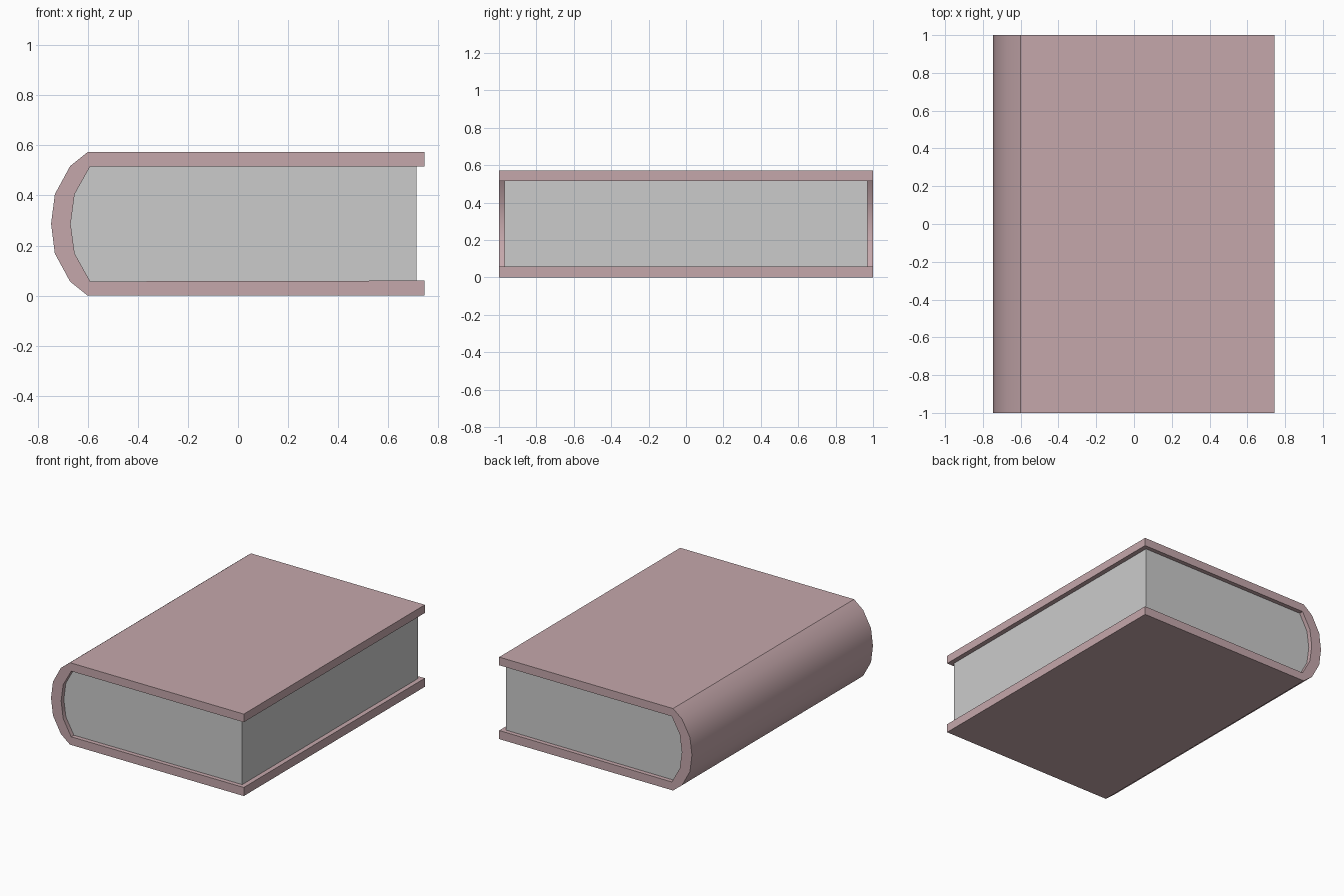
import bpy, bmesh, math

if "Cube" in bpy.data.objects:
    bpy.data.objects.remove(bpy.data.objects["Cube"])

MID = 0.2865  # mid-height of the book; every profile mirrors about it


def mirrored(half):
    """Continue an upper half profile (ending on the mid-height) downward."""
    return half + [(x, 2 * MID - z) for x, z in reversed(half[:-1])]


def extrude_profile(name, points, half_depth, color=None):
    bm = bmesh.new()
    face = bm.faces.new([bm.verts.new((x, -half_depth, z)) for x, z in points])
    ext = bmesh.ops.extrude_face_region(bm, geom=[face], use_keep_orig=True)
    verts = [v for v in ext["geom"] if isinstance(v, bmesh.types.BMVert)]
    bmesh.ops.translate(bm, verts=verts, vec=(0, 2 * half_depth, 0))
    bmesh.ops.recalc_face_normals(bm, faces=bm.faces)
    mesh = bpy.data.meshes.new(name)
    bm.to_mesh(mesh)
    bm.free()
    obj = bpy.data.objects.new(name, mesh)
    bpy.context.collection.objects.link(obj)
    if color:
        mat = bpy.data.materials.new(name + "_material")
        mat.diffuse_color = color
        mat.use_nodes = True
        mat.node_tree.nodes["Principled BSDF"].inputs["Base Color"].default_value = mat.diffuse_color
        mesh.materials.append(mat)
    # Smooth rounded spine, crisp board edges
    bpy.ops.object.select_all(action="DESELECT")
    obj.select_set(True)
    bpy.context.view_layer.objects.active = obj
    bpy.ops.object.shade_smooth_by_angle(angle=math.radians(30))
    return obj


# Outside and inside curves of the spine, top board to mid-height
outer = mirrored([(0.745, 0.573), (-0.60, 0.573), (-0.67, 0.517),
                  (-0.731, 0.405), (-0.746, MID)])
inner = mirrored([(-0.59, 0.516), (-0.652, 0.405), (-0.668, MID)])

# Cover: two boards joined by the rounded spine
cover = outer + [(0.745, 0.06)] + inner[::-1] + [(0.745, 0.516)]
extrude_profile("cover", cover, 1.0, (0.56, 0.39, 0.41, 1))

# Page block: fills the cover, set back on the three open sides
pages = [(0.712, 0.516)] + inner + [(0.712, 2 * MID - 0.516)]
extrude_profile("pages", pages, 0.97)
